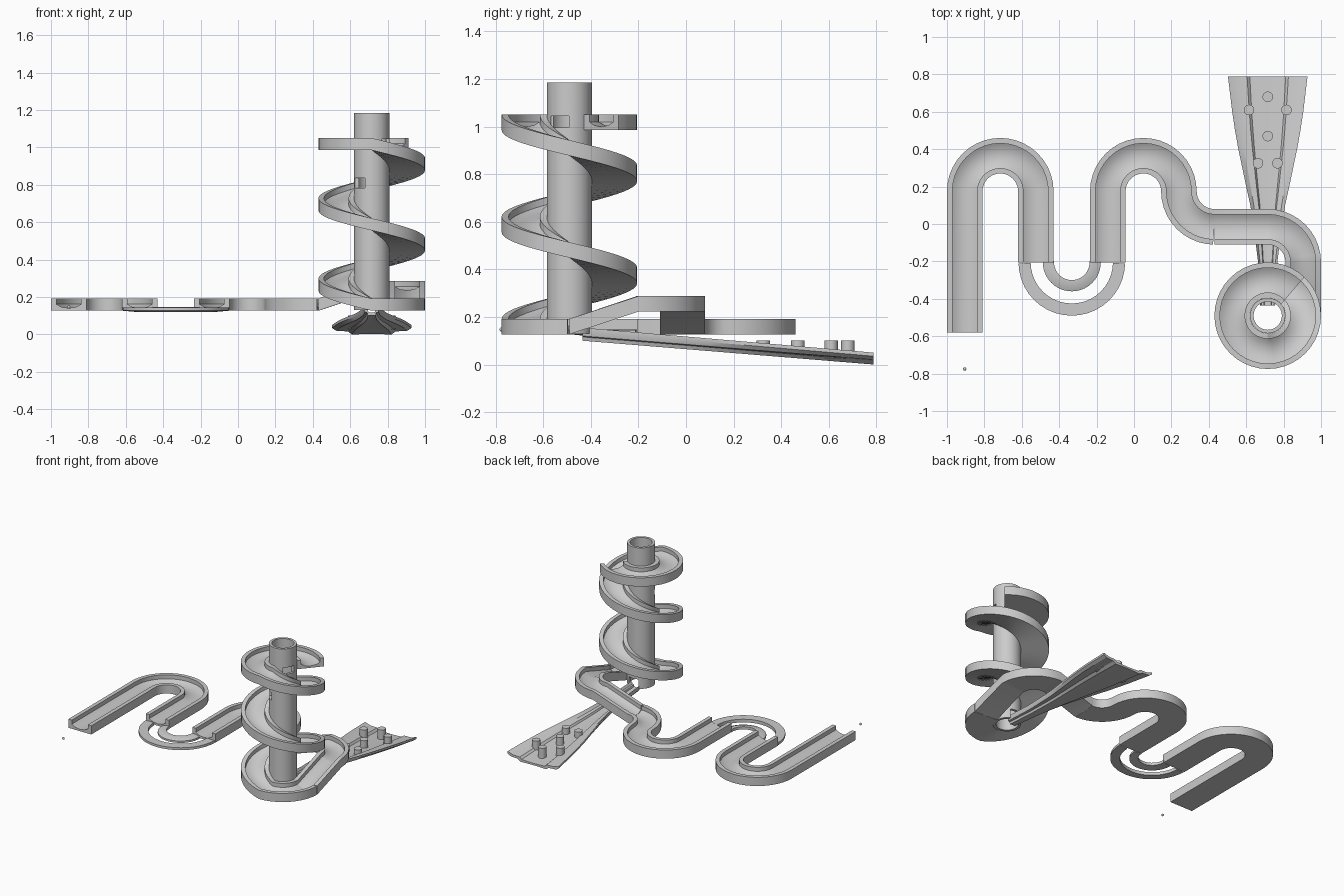
import bpy, bmesh
from math import sin, cos, radians, pi
from mathutils import Vector

if "Cube" in bpy.data.objects:
    bpy.data.objects.remove(bpy.data.objects["Cube"])

TX, TY = 0.715, -0.49          # tower axis
R, LOW, HIGH = 0.19, 0.127, 0.222


def finish(name, bm, smooth=True):
    bmesh.ops.recalc_face_normals(bm, faces=bm.faces[:])
    me = bpy.data.meshes.new(name)
    bm.to_mesh(me)
    bm.free()
    ob = bpy.data.objects.new(name, me)
    bpy.context.collection.objects.link(ob)
    bpy.ops.object.select_all(action='DESELECT')
    ob.select_set(True)
    bpy.context.view_layer.objects.active = ob
    if smooth:
        bpy.ops.object.shade_smooth_by_angle(angle=radians(25))
    return ob


def loft(name, rings, closed=False):
    bm = bmesh.new()
    vs = [[bm.verts.new(p) for p in ring] for ring in rings]
    n, m = len(vs), len(vs[0])
    for i in range(n if closed else n - 1):
        a, b = vs[i], vs[(i + 1) % n]
        for j in range(m):
            k = (j + 1) % m
            bm.faces.new((a[j], a[k], b[k], b[j]))
    if not closed:
        bm.faces.new(vs[0])
        bm.faces.new(vs[-1])
    return finish(name, bm)


def sweep(name, path, profile, closed=False):
    # profile is (left offset, height); it always stays upright
    pts = []
    for p in map(Vector, path):
        if not pts or (p - pts[-1]).length > 1e-5:
            pts.append(p)
    n, rings = len(pts), []
    for i, p in enumerate(pts):
        t = Vector((0, 0))
        if i > 0 or closed:
            t += (p - pts[i - 1]).xy.normalized()
        if i < n - 1 or closed:
            t += (pts[(i + 1) % n] - p).xy.normalized()
        t.normalize()
        rings.append([(p.x - t.y * u, p.y + t.x * u, p.z + v) for u, v in profile])
    return loft(name, rings, closed)


def arc(cx, cy, a0, a1, z0, z1=None, r=R):
    z1 = z0 if z1 is None else z1
    n = max(2, round(abs(a1 - a0) / 9))
    return [(cx + r * cos(radians(a0 + (a1 - a0) * i / n)),
             cy + r * sin(radians(a0 + (a1 - a0) * i / n)),
             z0 + (z1 - z0) * i / n) for i in range(n + 1)]


# channel cross-section with a rounded floor
half = [(0.095, 0), (0.095, 0.065), (0.066, 0.065), (0.066, 0.035), (0.04, 0.02)]
channel = half + [(0, 0.014)] + [(-u, v) for u, v in reversed(half)]

# spiral: level start, two turns down, level finish
sweep("spiral_track",
      arc(TX, TY, 45, 270, 0.985) + arc(TX, TY, 270, 990, 0.985, LOW)
      + arc(TX, TY, 270, 360, LOW), channel)

# link from the tower: ramp up, corner, ramp down
sweep("link_track",
      [(TX + R, TY, LOW)] + arc(TX + R - R, -0.205, 0, 90, HIGH) + [(0.43, -0.015, LOW)],
      channel)

# winding floor track, split either side of the broken bend
sweep("winding_track_a",
      arc(0.43, 0.175, 270, 180, LOW) + arc(0.05, 0.175, 0, 180, LOW)
      + [(-0.14, -0.205, LOW)], channel)
sweep("winding_track_b",
      [(-0.525, -0.205, LOW)] + arc(-0.715, 0.175, 0, 180, LOW)
      + [(-0.905, -0.58, LOW)], channel)

# open low bend made of two rails (left offset points to the inside reversed)
bend = arc(-0.3325, -0.205, 0, -180, LOW)
sweep("bend_outer_rail", bend, [(0.095, 0), (0.095, 0.018), (0.03, 0.018), (0.03, -0.006)])
sweep("bend_inner_rail", bend, [(-0.095, 0), (-0.095, 0.02), (-0.066, 0.02), (-0.035, 0.008), (-0.035, -0.006)])

# hollow tower tube
tube = sweep("tower_tube", arc(TX, TY, 0, 360, 0.13, r=0.085)[:-1],
             [(-0.0095, 0), (-0.0095, 1.055), (0.0095, 1.055), (0.0095, 0)], True)


# openings in the tube wall
def cut(target, loc, size):
    bpy.ops.mesh.primitive_cube_add(size=1, location=loc)
    c = bpy.context.object
    c.scale = size
    c.name = "opening_cutter"
    c.hide_render = True
    bpy.context.view_layer.update()
    bpy.context.view_layer.objects.active = target
    m = target.modifiers.new("opening", 'BOOLEAN')
    m.operation, m.object, m.solver = 'DIFFERENCE', c, 'EXACT'
    bpy.ops.object.modifier_apply(modifier=m.name)
    bpy.data.objects.remove(c)


cut(tube, (0.65, -0.57, 0.81), (0.06, 0.1, 0.055))
cut(tube, (0.80, -0.53, 1.02), (0.1, 0.075, 0.05))
cut(tube, (TX, -0.40, 0.16), (0.08, 0.1, 0.08))

# flared exit chute: (y, half width)
rings = []
for y, w in [(-0.435, 0.04), (-0.2, 0.052), (0.0, 0.077), (0.1, 0.093), (0.2, 0.115),
             (0.3, 0.136), (0.4, 0.157), (0.5, 0.175), (0.6, 0.19), (0.7, 0.202), (0.788, 0.2125)]:
    f = (y + 0.435) / 1.223
    base = 0.1 * (1 - f)
    rim = 0.055 - 0.005 * f
    top = [(1, rim), (0.8, 0.036), (0.52, 0.034), (0.45, 0.02), (0, 0.016)]
    bot = [(0, 0.003), (0.5, 0.0), (0.6, 0.016), (0.9, 0.02), (1, rim - 0.015)]
    loop = (top + [(-u, v) for u, v in reversed(top[:-1])]
            + [(-u, v) for u, v in reversed(bot)] + bot[1:])
    rings.append([(TX + u * w, y, base + v) for u, v in loop])
loft("exit_chute", rings)

# pegs on the chute, level tops
for i, (x, y) in enumerate([(0, 0.68), (-0.1, 0.61), (0.1, 0.61), (0, 0.47), (-0.052, 0.325), (0.052, 0.325)]):
    z0 = 0.1 * (1 - (y + 0.435) / 1.223) + 0.012
    bm = bmesh.new()
    bmesh.ops.create_cone(bm, cap_ends=True, segments=24, radius1=0.028, radius2=0.028, depth=0.1 - z0)
    finish(f"peg_{i + 1}", bm).location = (TX + x, y, (0.1 + z0) / 2)

# marble
bm = bmesh.new()
bmesh.ops.create_uvsphere(bm, u_segments=16, v_segments=8, radius=0.009)
finish("marble", bm).location = (-0.905, -0.775, 0.147)
